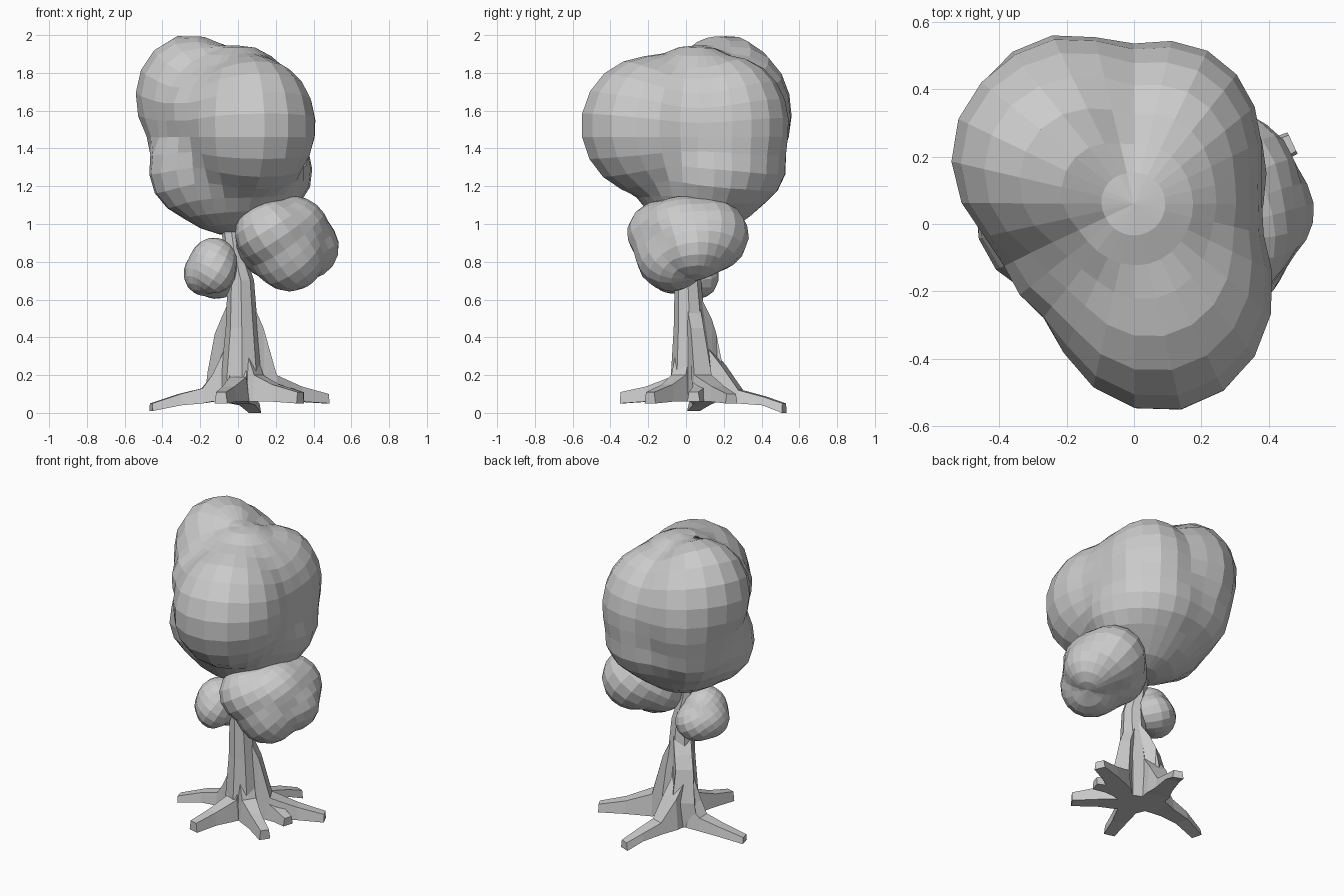
import bpy, bmesh, math
from mathutils import Vector, Matrix


def finish(name, bm):
    bmesh.ops.recalc_face_normals(bm, faces=bm.faces)
    me = bpy.data.meshes.new(name)
    bm.to_mesh(me)
    bm.free()
    ob = bpy.data.objects.new(name, me)
    bpy.context.collection.objects.link(ob)
    return ob


def loft(name, rings):
    """Skin a list of equal-length point rings and cap both ends."""
    bm = bmesh.new()
    rows = [[bm.verts.new(p) for p in ring] for ring in rings]
    n = len(rows[0])
    for a, b in zip(rows, rows[1:]):
        for i in range(n):
            j = (i + 1) % n
            bm.faces.new((a[i], a[j], b[j], b[i]))
    bm.faces.new(rows[0])
    bm.faces.new(rows[-1])
    return finish(name, bm)


def exit_distance(o, d, c, r):
    """Distance from o along d to the far side of an ellipsoid (0 if missed)."""
    s = Vector([(o[i] - c[i]) / r[i] for i in range(3)])
    e = Vector([d[i] / r[i] for i in range(3)])
    a, b, k = e.dot(e), s.dot(e), s.dot(s) - 1
    disc = b * b - a * k
    return max(0, (-b + math.sqrt(disc)) / a) if disc > 0 else 0


def foliage(name, centre, lobes, segs, rings, tilt=(0, 0)):
    """Faceted sphere pushed out to the envelope of several lobes."""
    bm = bmesh.new()
    bmesh.ops.create_uvsphere(bm, u_segments=segs, v_segments=rings, radius=1)
    rot = Matrix.Rotation(tilt[0], 3, 'X') @ Matrix.Rotation(tilt[1], 3, 'Y')
    o = Vector(centre)
    for v in bm.verts:
        d = (rot @ v.co).normalized()
        v.co = o + d * 1.007 * max(exit_distance(o, d, c, r) for c, r in lobes)
    bmesh.ops.smooth_vert(bm, verts=bm.verts, factor=0.5,
                          use_axis_x=True, use_axis_y=True, use_axis_z=True)
    return finish(name, bm)


def root(name, stations):
    """Buttress root: upright sections (x, y, z low, z high, half width)."""
    rings = []
    for i, (x, y, lo, hi, w) in enumerate(stations):
        a, b = stations[max(i - 1, 0)], stations[min(i + 1, len(stations) - 1)]
        d = Vector((b[0] - a[0], b[1] - a[1])).normalized()
        sx, sy = -d.y * w, d.x * w
        t = 0.75   # tops are a little narrower
        rings.append([(x - sx, y - sy, lo), (x + sx, y + sy, lo),
                      (x + sx * t, y + sy * t, hi), (x - sx * t, y - sy * t, hi)])
    return loft(name, rings)


# Large crown
foliage("crown", (0.0, 0.06, 1.46), [
    ((0.00, 0.05, 1.50), (0.35, 0.36, 0.45)),     # core
    ((-0.03, 0.08, 1.29), (0.38, 0.37, 0.35)),    # underside
    ((0.08, -0.20, 1.52), (0.34, 0.37, 0.37)),    # front bulge
    ((-0.26, 0.20, 1.67), (0.29, 0.31, 0.34)),    # high left bulge
    ((-0.20, 0.29, 1.58), (0.28, 0.28, 0.36)),    # back left
    ((0.10, 0.24, 1.53), (0.28, 0.31, 0.36)),     # back
    ((0.04, 0.24, 1.31), (0.34, 0.30, 0.25)),     # low back
    ((-0.20, 0.26, 1.35), (0.26, 0.25, 0.26)),    # low back left
    ((-0.24, 0.03, 1.29), (0.24, 0.25, 0.26)),    # low left
    ((0.15, 0.08, 1.50), (0.23, 0.36, 0.36)),     # right wall
    ((0.18, 0.14, 1.27), (0.22, 0.27, 0.22)),     # low right
    ((-0.20, -0.10, 1.60), (0.19, 0.19, 0.20)),   # front left
], 28, 16)

# Right-hand cluster
foliage("right_foliage", (0.25, 0.0, 0.92), [
    ((0.18, -0.11, 0.95), (0.20, 0.21, 0.18)),
    ((0.28, 0.12, 0.94), (0.21, 0.22, 0.20)),
    ((0.27, -0.08, 0.83), (0.19, 0.19, 0.19)),
    ((0.34, 0.04, 0.88), (0.20, 0.18, 0.18)),
    ((0.29, -0.01, 0.98), (0.19, 0.22, 0.17)),
    ((0.15, 0.03, 0.90), (0.17, 0.19, 0.18)),
], 24, 14, (0.2, -0.6))

# Small left-hand cluster
foliage("left_foliage", (-0.13, 0.0, 0.76), [
    ((-0.13, -0.02, 0.79), (0.13, 0.14, 0.14)),
    ((-0.18, 0.00, 0.74), (0.11, 0.13, 0.12)),
    ((-0.11, 0.06, 0.72), (0.13, 0.12, 0.12)),
    ((-0.12, -0.09, 0.75), (0.11, 0.10, 0.12)),
], 20, 12, (-0.3, 0.5))

# Trunk: z, centre x, centre y, radius
N = 8
loft("trunk", [[(cx + r * math.cos(2 * math.pi * i / N), cy + r * math.sin(2 * math.pi * i / N), z)
                for i in range(N)] for z, cx, cy, r in [
    (0.06, 0.02, 0.03, 0.11), (0.20, 0.02, 0.03, 0.11), (0.45, 0.02, 0.02, 0.085),
    (0.70, 0.015, 0.01, 0.07), (0.85, -0.02, 0.01, 0.055), (1.15, -0.06, 0.02, 0.045)]])

# Broad back buttress that forks into two roots
root("back_buttress", [(0.02, 0.02, 0.06, 0.66, 0.07), (-0.05, 0.10, 0.06, 0.50, 0.07),
                       (-0.08, 0.13, 0.06, 0.42, 0.07), (-0.10, 0.17, 0.06, 0.22, 0.09)])
root("back_root", [(-0.04, 0.08, 0.06, 0.40, 0.07), (-0.02, 0.20, 0.06, 0.25, 0.075),
                   (0.01, 0.29, 0.05, 0.12, 0.055), (0.05, 0.42, 0.04, 0.085, 0.045),
                   (0.09, 0.52, 0.0, 0.05, 0.035)])
root("left_root", [(-0.03, 0.07, 0.06, 0.40, 0.07), (-0.13, 0.09, 0.06, 0.20, 0.075),
                   (-0.19, 0.09, 0.05, 0.13, 0.055), (-0.31, 0.08, 0.04, 0.10, 0.045),
                   (-0.46, 0.04, 0.01, 0.05, 0.035)])

# Front and right roots
root("front_root", [(0.01, 0.02, 0.06, 0.45, 0.06), (0.0, -0.07, 0.06, 0.19, 0.06),
                    (-0.05, -0.20, 0.06, 0.14, 0.045), (-0.09, -0.34, 0.05, 0.11, 0.035)])
root("front_right_root", [(0.03, 0.01, 0.06, 0.45, 0.06), (0.11, -0.04, 0.06, 0.20, 0.06),
                          (0.20, -0.10, 0.06, 0.15, 0.045), (0.33, -0.19, 0.05, 0.11, 0.035)])
root("right_root", [(0.02, 0.02, 0.06, 0.68, 0.05), (0.12, 0.06, 0.06, 0.45, 0.05),
                    (0.18, 0.09, 0.06, 0.20, 0.07), (0.32, 0.17, 0.06, 0.14, 0.05),
                    (0.47, 0.24, 0.05, 0.10, 0.035)])
root("right_root_fork", [(0.15, 0.07, 0.06, 0.19, 0.05), (0.25, 0.07, 0.06, 0.14, 0.045),
                         (0.34, 0.04, 0.06, 0.11, 0.035)])
